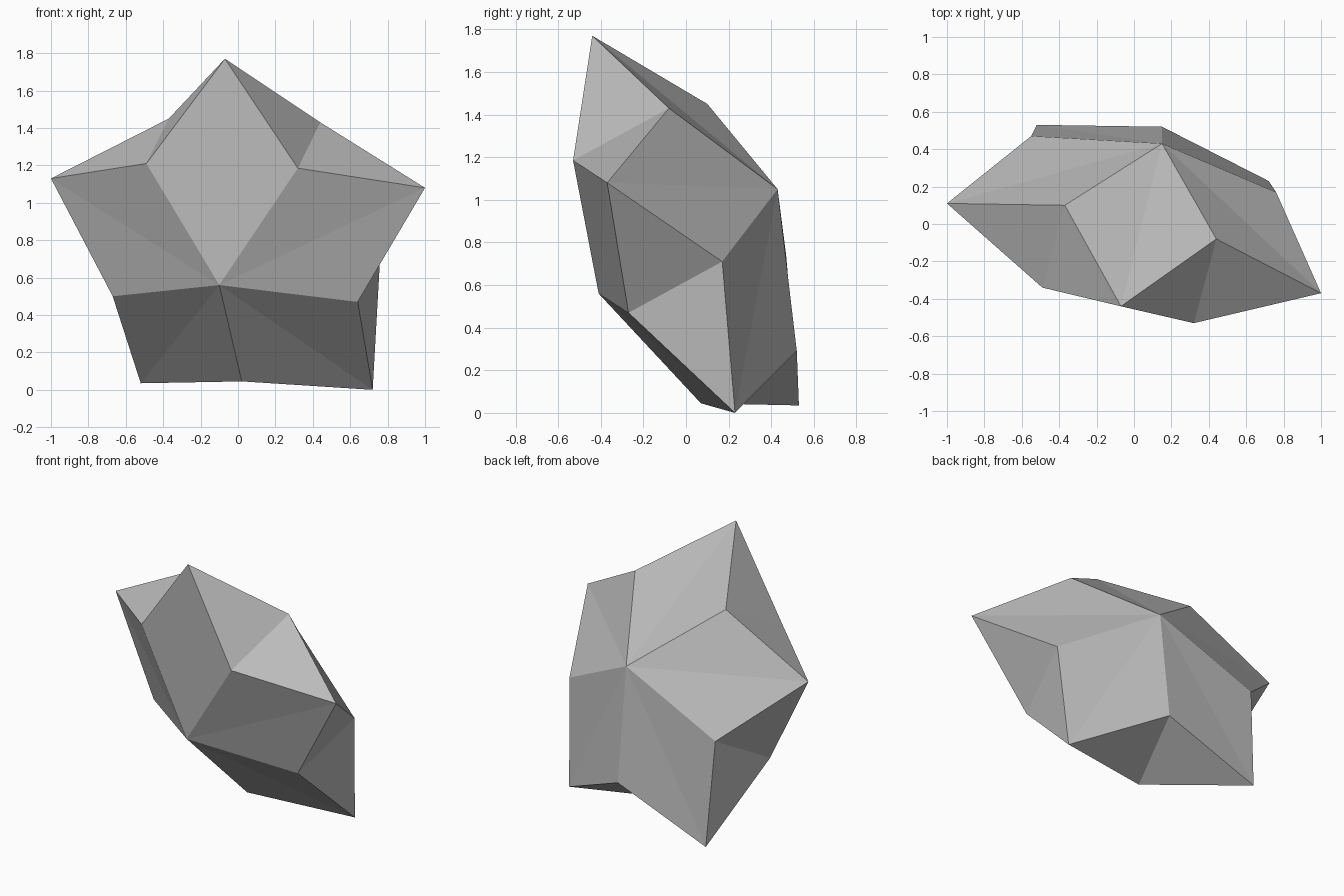
import bpy
import bmesh

cube = bpy.data.objects.get("Cube")
if cube:
    bpy.data.objects.remove(cube, do_unlink=True)

# Stone material
stone = bpy.data.materials.new("grey_stone")
stone.use_nodes = True
grey = (0.5, 0.5, 0.5, 1.0)
stone.diffuse_color = grey
stone.node_tree.nodes["Principled BSDF"].inputs["Base Color"].default_value = grey

# Two poles and three rings of five corners, each ring running clockwise from the top
front_pole = (-0.10, -0.41, 0.56)
back_pole = (0.15, 0.43, 1.05)
tips = [(-0.07, -0.44, 1.77), (1.0, -0.37, 1.08), (0.72, 0.23, 0.0),
        (-0.52, 0.53, 0.035), (-1.0, 0.11, 1.13)]
front_ring = [(-0.49, -0.34, 1.21), (0.32, -0.53, 1.185), (0.64, -0.27, 0.47),
              (0.02, 0.07, 0.045), (-0.67, 0.05, 0.50)]
back_ring = [(-0.37, 0.10, 1.45), (0.44, -0.08, 1.43), (0.76, 0.17, 0.71),
             (0.15, 0.52, 0.29), (-0.55, 0.47, 0.74)]

bm = bmesh.new()
front, back = bm.verts.new(front_pole), bm.verts.new(back_pole)
tip, fore, rear = ([bm.verts.new(p) for p in ring]
                   for ring in (tips, front_ring, back_ring))

# Five folded kites per pole, joined by folded diamonds between the tips
for i in range(5):
    j = (i + 1) % 5
    for tri in ((front, fore[i], tip[i]), (front, tip[i], fore[j]),
                (back, tip[i], rear[i]), (back, rear[j], tip[i]),
                (fore[j], tip[i], rear[j]), (fore[j], rear[j], tip[j])):
        bm.faces.new(tri)
bmesh.ops.recalc_face_normals(bm, faces=bm.faces)

mesh = bpy.data.meshes.new("faceted_rock")
bm.to_mesh(mesh)
bm.free()
mesh.materials.append(stone)
rock = bpy.data.objects.new("faceted_rock", mesh)
bpy.context.collection.objects.link(rock)
